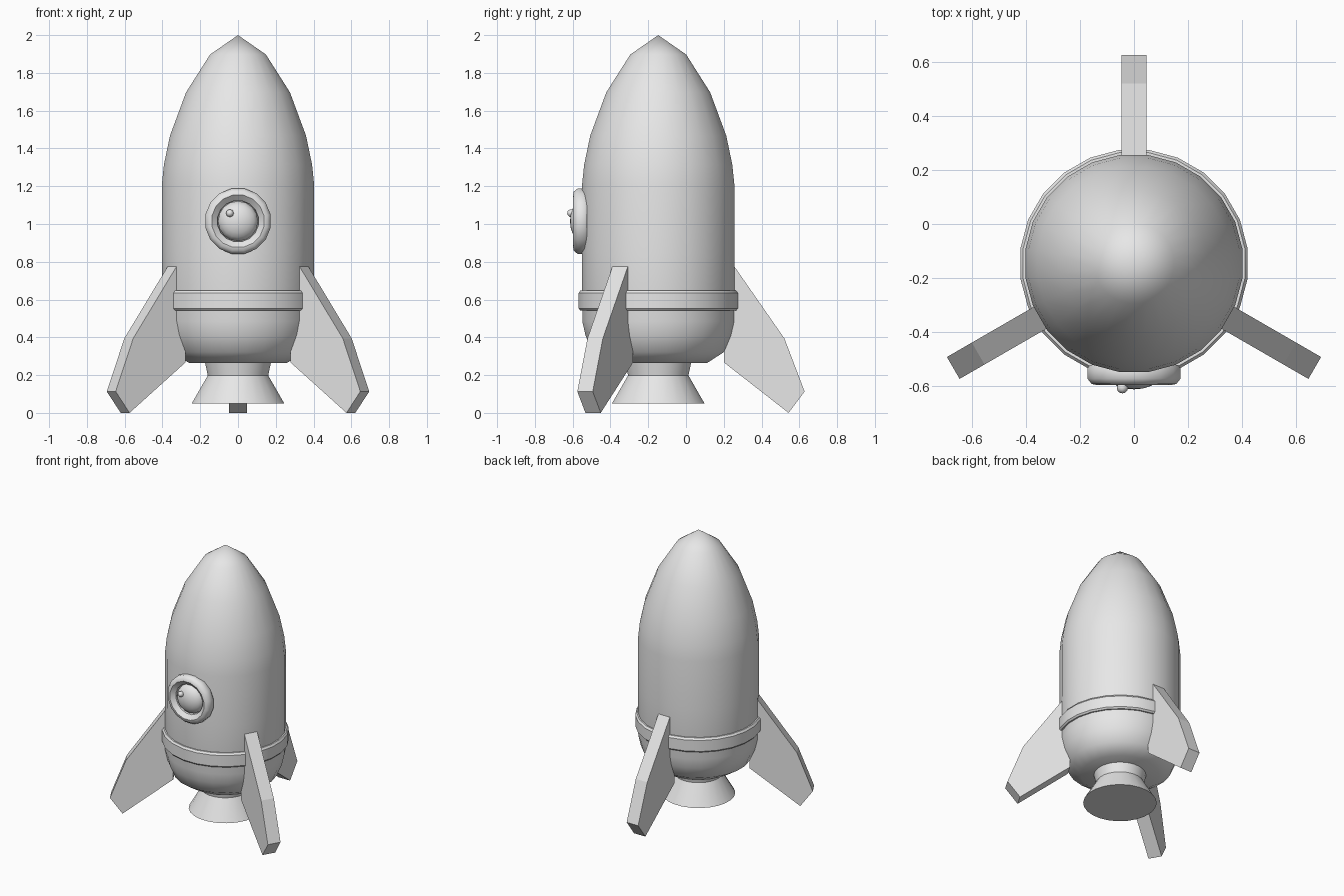
import bpy, bmesh, math
from mathutils import Matrix, Vector

if "Cube" in bpy.data.objects:
    bpy.data.objects.remove(bpy.data.objects["Cube"])

AXIS_Y = -0.147   # the rocket's long axis, in y
grey = bpy.data.materials.new("plain_grey")
grey.diffuse_color = (0.8, 0.8, 0.8, 1)
grey.use_nodes = True
grey.node_tree.nodes["Principled BSDF"].inputs["Base Color"].default_value = grey.diffuse_color


def finish(name, bm, smooth=None):
    bmesh.ops.recalc_face_normals(bm, faces=bm.faces)
    me = bpy.data.meshes.new(name)
    bm.to_mesh(me)
    bm.free()
    me.materials.append(grey)
    ob = bpy.data.objects.new(name, me)
    bpy.context.collection.objects.link(ob)
    if smooth:
        bpy.ops.object.select_all(action='DESELECT')
        ob.select_set(True)
        bpy.context.view_layer.objects.active = ob
        bpy.ops.object.shade_smooth_by_angle(angle=math.radians(smooth))
    return ob


def lathe(name, profile, sides, matrix, closed=False, smooth=35):
    """Spin (flat-to-flat radius, height) points around local z."""
    bm = bmesh.new()
    rings = []
    for r, h in profile:
        if r == 0:
            rings.append([bm.verts.new((0, 0, h))] * sides)
            continue
        r /= math.cos(math.pi / sides)
        angles = [(i + 0.5) * 2 * math.pi / sides for i in range(sides)]
        rings.append([bm.verts.new((r * math.cos(a), r * math.sin(a), h)) for a in angles])
    pairs = list(zip(rings, rings[1:]))
    if closed:
        pairs.append((rings[-1], rings[0]))
    for a, b in pairs:
        for i in range(sides):
            j = (i + 1) % sides
            bm.faces.new(list(dict.fromkeys((a[i], a[j], b[j], b[i]))))
    if not closed:
        for ring in (rings[0], rings[-1]):
            if ring[0] is not ring[1]:
                bm.faces.new(ring)
    bm.transform(matrix)
    return finish(name, bm, smooth)


upright = Matrix.Translation((0, AXIS_Y, 0))

# Hull with pointed nose and chamfered base
lathe("hull", [(0.26, 0.265), (0.348, 0.322), (0.385, 0.41), (0.402, 0.485),
               (0.403, 0.85), (0.403, 1.21), (0.392, 1.315), (0.36, 1.468),
               (0.275, 1.697), (0.148, 1.897), (0, 2.0)], 24, upright, smooth=40)

# Raised belt around the hull
lathe("belt", [(0.39, 0.542), (0.412, 0.542), (0.422, 0.553), (0.422, 0.634),
               (0.412, 0.648), (0.39, 0.648)], 24, upright, closed=True)

# Engine nozzle with neck and flared bell
lathe("nozzle", [(0.245, 0.05), (0.16, 0.198), (0.175, 0.27)], 24, upright)

# Three fins around the axis
fin_profile = [(0.348, 0.267), (0.69, 0.0), (0.775, 0.113), (0.668, 0.394),
               (0.403, 0.775), (0.348, 0.775)]
for name, deg in (("fin_back", 90), ("fin_left", 210), ("fin_right", 330)):
    bm = bmesh.new()
    face = bm.faces.new([bm.verts.new((r, -0.047, z)) for r, z in fin_profile])
    ext = bmesh.ops.extrude_face_region(bm, geom=[face])
    bmesh.ops.translate(bm, vec=(0, 0.094, 0),
                        verts=[v for v in ext["geom"] if isinstance(v, bmesh.types.BMVert)])
    bm.transform(upright @ Matrix.Rotation(math.radians(deg), 4, 'Z'))
    finish(name, bm)

# Porthole frame, local z pointing out of the hull front
port = Matrix.Translation((0, -0.524, 1.015)) @ Matrix.Rotation(math.pi / 2, 4, 'X')
lathe("porthole_frame", [(0.165, 0), (0.173, 0.012), (0.173, 0.05), (0.157, 0.07),
                         (0.138, 0.074), (0.108, 0.048), (0.104, 0)],
      16, port, closed=True, smooth=40)


def ball(name, centre, scale, u, v):
    bm = bmesh.new()
    bmesh.ops.create_uvsphere(bm, u_segments=u, v_segments=v, radius=1)
    bm.transform(Matrix.Translation(centre) @ Matrix.Diagonal((*scale, 1))
                 @ Matrix.Rotation(math.pi / 2, 4, 'X'))
    finish(name, bm, 50)


# Domed glass and the small bead on it
ball("porthole_glass", (0, -0.55, 1.015), (0.106, 0.064, 0.106), 16, 10)
ball("glass_bead", (-0.043, -0.608, 1.057), (0.021, 0.021, 0.021), 8, 6)
